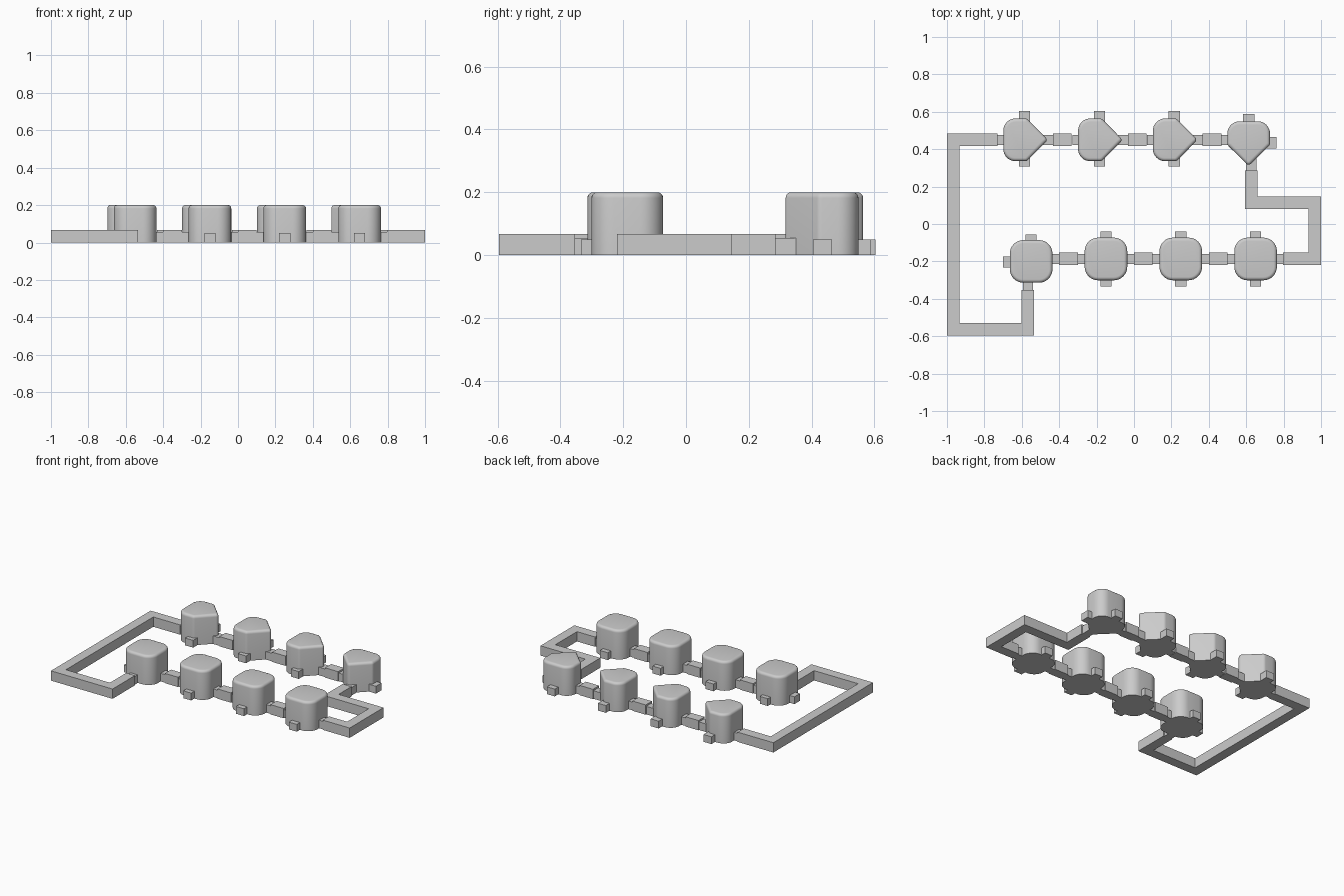
import bpy
import bmesh
import math
from mathutils import Matrix, Vector

cube = bpy.data.objects.get("Cube")
if cube:
    bpy.data.objects.remove(cube, do_unlink=True)

GREY = (0.6, 0.6, 0.6, 1.0)
grey = bpy.data.materials.new("plain grey")
grey.use_nodes = True
grey.diffuse_color = GREY
grey.node_tree.nodes["Principled BSDF"].inputs["Base Color"].default_value = GREY

BODY_TOP, RAIL_TOP, LINK_TOP, STUB_TOP = 0.2, 0.067, 0.055, 0.05
RAIL_HALF, LINK_HALF, STUB_HALF = 0.0333, 0.027, 0.03
FILLET = 0.018


def loft(name, rings, smooth=False):
    """Join (outline, height) rings of equal count into a closed solid."""
    bm = bmesh.new()
    loops = [[bm.verts.new((p.x, p.y, z)) for p in outline] for outline, z in rings]
    n = len(loops[0])
    for low, high in zip(loops, loops[1:]):
        for i in range(n):
            j = (i + 1) % n
            bm.faces.new((low[i], low[j], high[j], high[i]))
    bm.faces.new(loops[0][::-1])
    bm.faces.new(loops[-1])
    bmesh.ops.recalc_face_normals(bm, faces=bm.faces)
    mesh = bpy.data.meshes.new(name)
    bm.to_mesh(mesh)
    bm.free()
    mesh.materials.append(grey)
    obj = bpy.data.objects.new(name, mesh)
    bpy.context.collection.objects.link(obj)
    if smooth:
        bpy.ops.object.select_all(action='DESELECT')
        obj.select_set(True)
        bpy.context.view_layer.objects.active = obj
        bpy.ops.object.shade_smooth_by_angle(angle=math.radians(30))


def box(name, x0, x1, y0, y1, top):
    outline = [Vector(p) for p in ((x0, y0), (x1, y0), (x1, y1), (x0, y1))]
    loft(name, [(outline, 0), (outline, top)])


def offset(points, d, closed):
    """Shift a polyline to its left by d with mitred corners."""
    result = []
    n = len(points)
    for i, p in enumerate(points):
        dirs = []
        if closed or i > 0:
            dirs.append((p - points[i - 1]).normalized())
        if closed or i < n - 1:
            dirs.append((points[(i + 1) % n] - p).normalized())
        normals = [Vector((-v.y, v.x)) for v in dirs]
        mid = sum(normals, Vector((0, 0))).normalized()
        result.append(p + mid * d / mid.dot(normals[0]))
    return result


def round_corners(points, radii, steps=8):
    """Replace every convex corner of a counter-clockwise outline with an arc."""
    result = []
    n = len(points)
    for i, p in enumerate(points):
        r = radii[i]
        a = (points[i - 1] - p).normalized()
        b = (points[(i + 1) % n] - p).normalized()
        half = a.angle(b) / 2
        centre = p + (a + b).normalized() * r / math.sin(half)
        start = p + a * r / math.tan(half) - centre
        sweep = math.pi - 2 * half
        for k in range(steps + 1):
            result.append(centre + Matrix.Rotation(sweep * k / steps, 2) @ start)
    return result


def body(name, cx, cy, corners, radii, turn=0):
    """Upright block with rounded corners and a rounded top rim."""
    spin = Matrix.Rotation(turn, 2)
    pts = [Vector((cx, cy)) + spin @ Vector(p) for p in corners]
    rings = [(round_corners(pts, radii), 0)]
    for k in range(6):
        a = k / 5 * math.pi / 2
        d = FILLET * (1 - math.cos(a))
        inner = round_corners(offset(pts, d, True), [max(r - d, 0.003) for r in radii])
        rings.append((inner, BODY_TOP - FILLET * (1 - math.sin(a))))
    loft(name, rings, smooth=True)


def rail(name, *path):
    """Square-cornered bar following a centre line."""
    pts = [Vector(p) for p in path]
    outline = offset(pts, RAIL_HALF, False) + offset(pts, -RAIL_HALF, False)[::-1]
    loft(name, [(outline, 0), (outline, RAIL_TOP)])


H = 0.114
SQUARE = [(-H, -H), (H, -H), (H, H), (-H, H)]
SQUARE_R = [0.072] * 4
POINTED = [(-H, -H), (0.012, -H), (0.125, 0), (0.012, H), (-H, H)]
POINTED_R = [0.065, 0.025, 0.018, 0.025, 0.065]
FRONT_Y, BACK_Y = -0.187, 0.45

# Bodies in the front row, the first one set slightly forward
for i in range(4):
    x, y = -0.15 + 0.4 * (i - 1), -0.2 if i == 0 else FRONT_Y
    body(f"front_body_{i + 1}", x, y, SQUARE, SQUARE_R)
    if i:
        box(f"front_stub_{i + 1}", x - STUB_HALF, x + STUB_HALF,
            y - 0.148, y + 0.148, STUB_TOP)
        box(f"front_link_{i + 1}", x - 0.15, x + 0.15,
            y - LINK_HALF, y + LINK_HALF, LINK_TOP)
        rail(f"front_rail_{i}", (x - 0.25, y), (x - 0.15, y))

# Bodies in the back row, pointing along the row
for i in range(3):
    x = -0.585 + 0.4 * i
    body(f"back_body_{i + 1}", x, BACK_Y, POINTED, POINTED_R)
    box(f"back_stub_{i + 1}", x - STUB_HALF, x + STUB_HALF,
        BACK_Y - 0.143, BACK_Y + 0.153, STUB_TOP)
    box(f"back_link_{i + 1}", x - 0.145, x + 0.152,
        BACK_Y - LINK_HALF, BACK_Y + LINK_HALF, LINK_TOP)
    rail(f"back_rail_{i + 1}", (x + 0.152, BACK_Y), (x + 0.252, BACK_Y))

# Turning body at the end of the back row
TX, TY = 0.613, 0.435
body("turning_body", TX, TY, POINTED, POINTED_R, -math.pi / 2)
box("turning_stub_back", TX - STUB_HALF, TX + STUB_HALF, TY, 0.587, STUB_TOP)
box("turning_stub_side", TX, 0.761, TY - STUB_HALF, TY + STUB_HALF, STUB_TOP)
box("turning_link_row", 0.467, TX, BACK_Y - LINK_HALF, BACK_Y + LINK_HALF, LINK_TOP)
box("turning_link_front", 0.627 - LINK_HALF, 0.627 + LINK_HALF, 0.285, TY, LINK_TOP)

# Stubs and links of the first front body
FX, FY = -0.55, -0.203
box("corner_stub_back", FX - STUB_HALF, FX + STUB_HALF, FY, -0.056, STUB_TOP)
box("corner_stub_side", -0.7, FX, FY - STUB_HALF, FY + STUB_HALF, STUB_TOP)
box("corner_link_row", FX, -0.4, FRONT_Y - LINK_HALF, FRONT_Y + LINK_HALF, LINK_TOP)
box("corner_link_front", -0.567 - LINK_HALF, -0.567 + LINK_HALF, -0.353, FY, LINK_TOP)

# Long rails that join the two rows at each end
rail("left_end_rail", (0.797, FRONT_Y), (0.967, FRONT_Y), (0.967, 0.113),
     (0.627, 0.113), (0.627, 0.285))
rail("right_end_rail", (-0.73, BACK_Y), (-0.967, BACK_Y), (-0.967, -0.562),
     (-0.567, -0.562), (-0.567, -0.353))
